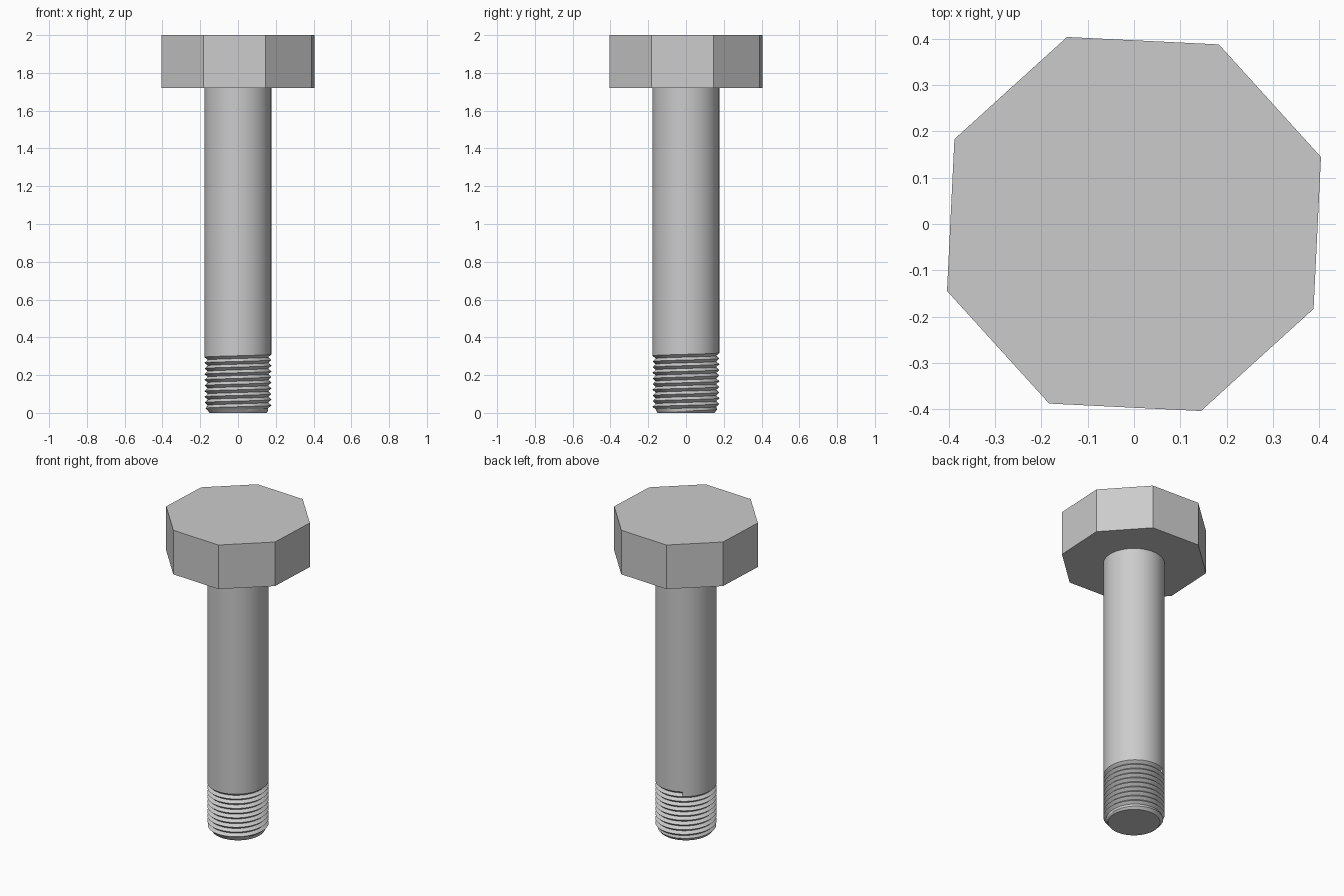
import bpy, bmesh, math

if "Cube" in bpy.data.objects:
    bpy.data.objects.remove(bpy.data.objects["Cube"])

steel = bpy.data.materials.new("grey_steel")
steel.diffuse_color = (0.6, 0.6, 0.6, 1)
steel.use_nodes = True
steel.node_tree.nodes["Principled BSDF"].inputs["Base Color"].default_value = steel.diffuse_color


def finish(bm, name, smooth=False):
    bmesh.ops.remove_doubles(bm, verts=bm.verts, dist=1e-5)
    bmesh.ops.recalc_face_normals(bm, faces=bm.faces)
    mesh = bpy.data.meshes.new(name)
    bm.to_mesh(mesh)
    bm.free()
    mesh.materials.append(steel)
    obj = bpy.data.objects.new(name, mesh)
    bpy.context.collection.objects.link(obj)
    if smooth:
        bpy.ops.object.select_all(action='DESELECT')
        obj.select_set(True)
        bpy.context.view_layer.objects.active = obj
        bpy.ops.object.shade_smooth_by_angle(angle=math.radians(25))
    return obj


# Eight-sided bolt head, turned slightly
HEAD_BOTTOM, TOP = 1.72, 2.0
bm = bmesh.new()
rings = []
for z in (HEAD_BOTTOM, TOP):
    rings.append([bm.verts.new((0.429 * math.cos(a), 0.429 * math.sin(a), z))
                  for a in (math.radians(19.7 + 45 * k) for k in range(8))])
for k in range(8):
    n = (k + 1) % 8
    bm.faces.new((rings[0][k], rings[0][n], rings[1][n], rings[1][k]))
bm.faces.new(rings[0][::-1])
bm.faces.new(rings[1])
finish(bm, "bolt_head")

# Shank with helical thread: rows climb one pitch per turn
SEG, PITCH, ROWS = 48, 0.03, 22
START, R_CREST, R_ROOT, R_TIP = math.radians(118), 0.177, 0.160, 0.150
Z_START = 0.29


def thread_point(i, j):
    z = max(0.0, Z_START + PITCH * i / SEG - (ROWS - j) * PITCH / 2)
    r = R_CREST if j % 2 == ROWS % 2 else R_ROOT
    r = min(r, R_TIP + z * 0.85)            # chamfered tip
    a = START + 2 * math.pi * i / SEG
    return (r * math.cos(a), r * math.sin(a), z)


bm = bmesh.new()
grid = [[bm.verts.new(thread_point(i, j)) for j in range(ROWS + 1)]
        for i in range(SEG + 1)]
top = [bm.verts.new((R_CREST * math.cos(a), R_CREST * math.sin(a), HEAD_BOTTOM + 0.02))
       for a in (START + 2 * math.pi * i / SEG for i in range(SEG + 1))]
for i in range(SEG):
    a, b = grid[i], grid[i + 1]
    for j in range(ROWS):
        if max(v.co.z for v in (a[j + 1], b[j + 1])) > 0:
            bm.faces.new((a[j], b[j], b[j + 1], a[j + 1]))
    # plain shank above the thread
    bm.faces.new((a[ROWS], b[ROWS], top[i + 1], top[i]))
# step where the thread runs out into the shank
bm.faces.new((grid[SEG][ROWS], grid[SEG][ROWS - 1], grid[SEG][ROWS - 2]))
# flat tip
tip = [bm.verts.new((R_TIP * math.cos(a), R_TIP * math.sin(a), 0))
       for a in (START + 2 * math.pi * i / SEG for i in range(SEG))]
bm.faces.new(tip[::-1])
bmesh.ops.remove_doubles(bm, verts=bm.verts, dist=1e-5)
bmesh.ops.dissolve_degenerate(bm, dist=1e-6, edges=bm.edges)
finish(bm, "threaded_shank", smooth=True)
